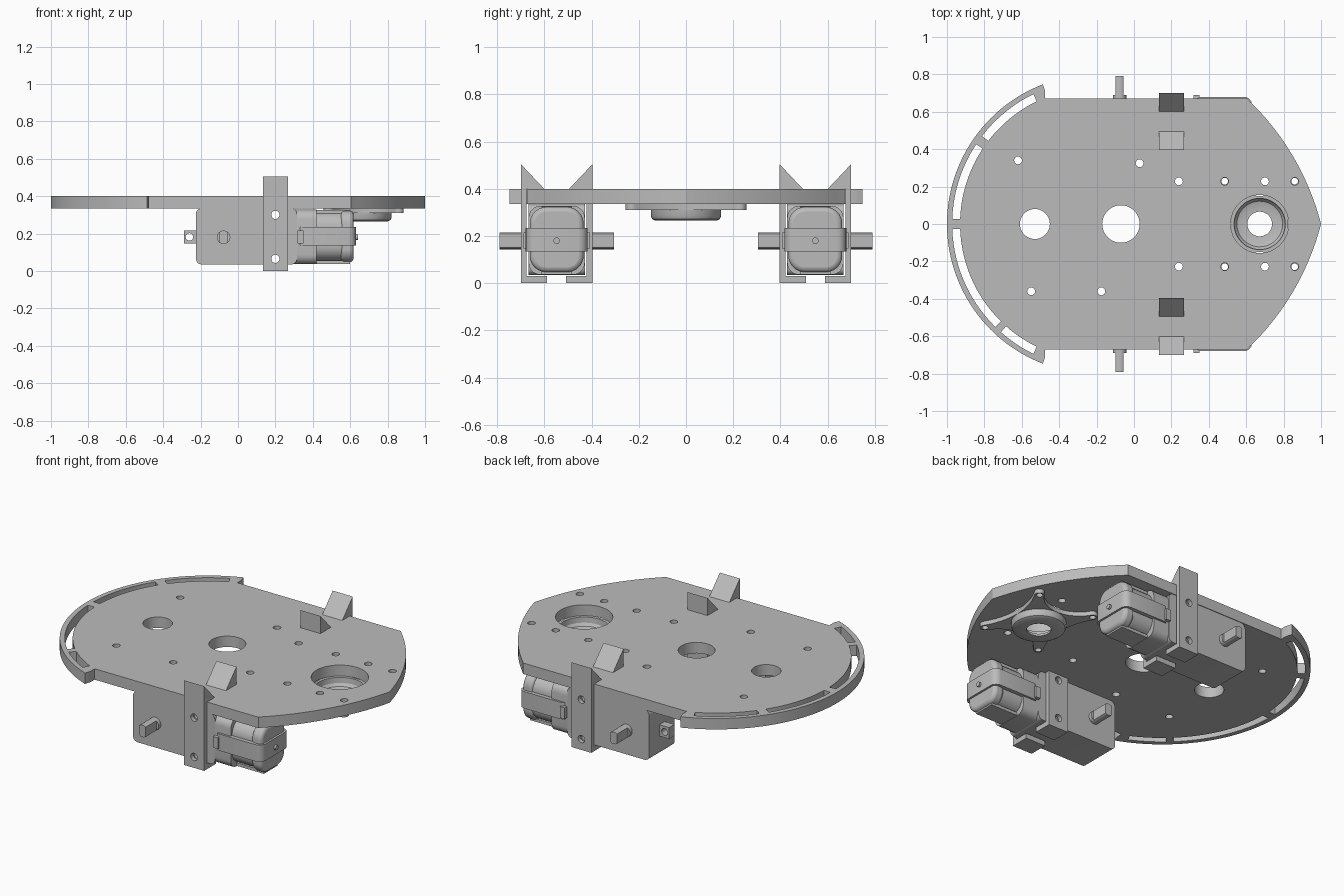
import bpy, bmesh
from math import sin, cos, pi, tau, atan2, radians
from mathutils import Vector

if "Cube" in bpy.data.objects:
    bpy.data.objects.remove(bpy.data.objects["Cube"])

grey = bpy.data.materials.new("plain grey")
grey.use_nodes = True
COLOUR = (0.5, 0.5, 0.5, 1)
grey.diffuse_color = COLOUR
grey.node_tree.nodes["Principled BSDF"].inputs["Base Color"].default_value = COLOUR


# ---- helpers ----
def finish(name, bm):
    bmesh.ops.recalc_face_normals(bm, faces=bm.faces)
    mesh = bpy.data.meshes.new(name)
    bm.to_mesh(mesh)
    bm.free()
    obj = bpy.data.objects.new(name, mesh)
    obj.data.materials.append(grey)
    bpy.context.collection.objects.link(obj)
    return obj


def add_prism(bm, points, axis, lo, hi):
    """Extrude a 2D outline along an axis between lo and hi."""
    def place(p, t):
        return {"x": (t, p[0], p[1]), "y": (p[0], t, p[1]), "z": (p[0], p[1], t)}[axis]
    a = [bm.verts.new(place(p, lo)) for p in points]
    b = [bm.verts.new(place(p, hi)) for p in points]
    bm.faces.new(a)
    bm.faces.new(b[::-1])
    for i in range(len(points)):
        j = (i + 1) % len(points)
        bm.faces.new((a[i], b[i], b[j], a[j]))


def prism(name, points, axis, lo, hi):
    bm = bmesh.new()
    add_prism(bm, points, axis, lo, hi)
    return finish(name, bm)


def ring(cx, cy, r, n=24, start=0, sweep=tau, closed=True):
    steps = n if closed else n - 1
    return [(cx + r * cos(start + sweep * i / steps),
             cy + r * sin(start + sweep * i / steps)) for i in range(n)]


def rounded(cx, cy, w, h, r, n=6):
    pts = []
    for k, (sx, sy) in enumerate([(1, 1), (-1, 1), (-1, -1), (1, -1)]):
        pts += ring(cx + sx * (w / 2 - r), cy + sy * (h / 2 - r), r, n,
                    k * pi / 2, pi / 2, False)
    return pts


def box2(x0, x1, y0, y1):
    return [(x0, y0), (x1, y0), (x1, y1), (x0, y1)]


def arc3(a, b, c, n):
    """Arc from a through b to c."""
    a, b, c = Vector(a), Vector(b), Vector(c)
    u, v = b - a, c - a
    d = 2 * u.cross(v)
    o = a + Vector((v.y * u.length_squared - u.y * v.length_squared,
                    u.x * v.length_squared - v.x * u.length_squared)) / d
    s = 1 if d > 0 else -1
    t0 = atan2(a.y - o.y, a.x - o.x)
    t1 = atan2(c.y - o.y, c.x - o.x)
    return ring(o.x, o.y, (a - o).length, n, t0, s * ((s * (t1 - t0)) % tau), False)


def cut(obj, shapes, axis, lo, hi):
    """Cut a list of separate 2D outlines through an object."""
    bm = bmesh.new()
    for s in shapes:
        add_prism(bm, s, axis, lo, hi)
    cutter = finish("cutter", bm)
    mod = obj.modifiers.new("holes", "BOOLEAN")
    mod.operation, mod.solver, mod.object = "DIFFERENCE", "EXACT", cutter
    dg = bpy.context.evaluated_depsgraph_get()
    mesh = bpy.data.meshes.new_from_object(obj.evaluated_get(dg))
    obj.modifiers.clear()
    obj.data = mesh
    bpy.data.objects.remove(cutter)


# ---- base plate ----
TOP, BOTTOM = 0.4, 0.335
CASTER_X = 0.672
half = arc3((1, 0), (0.86, 0.345), (0.62, 0.655), 24)
half += [(0.605, 0.672), (-0.475, 0.672), (-0.475, 0.71), (-0.483, 0.734)]
half += ring(-0.2, 0, 0.8, 32, radians(111), radians(69), False)
outline = half + [(x, -y) for x, y in half[-2:0:-1]]
plate = prism("base_plate", outline, "z", BOTTOM, TOP)

small_holes = [(-0.62, 0.34), (0.03, 0.325), (-0.55, -0.36), (-0.175, -0.36)]
small_holes += [(x, s * 0.228) for x in (0.24, 0.485, 0.7, 0.86) for s in (1, -1)]
holes = [ring(x, y, 0.021, 16) for x, y in small_holes]
holes += [ring(-0.53, 0, 0.08, 40), ring(-0.07, 0, 0.1, 40), ring(CASTER_X, 0, 0.155, 48)]
# curved slots along the rounded end, given by angle from the -x direction
for a, b in [(2, 33.5), (37.5, 64), (-45.5, -2), (-64, -48.5)]:
    start, sweep = radians(180 - a), radians(a - b)
    holes.append(ring(-0.2, 0, 0.772, 16, start, sweep, False)
                 + ring(-0.2, 0, 0.73, 16, start + sweep, -sweep, False))
cut(plate, holes, "z", 0.3, 0.5)

# ---- caster mount: four-armed flange and cup ----
tips = [Vector((sx * 0.187, sy * 0.229)) for sx, sy in [(1, 1), (-1, 1), (-1, -1), (1, -1)]]


def tip_point(k, turn):
    t = tips[k % 4]
    a = atan2(t.y, t.x) + turn
    return (t.x + 0.027 * cos(a), t.y + 0.027 * sin(a))


star = []
for k in range(4):
    star += arc3(tip_point(k, -pi / 2), tip_point(k, 0), tip_point(k, pi / 2), 9)
    m = (k + 1) * pi / 2
    star += arc3(tip_point(k, pi / 2), (0.15 * cos(m), 0.15 * sin(m)),
                 tip_point(k + 1, -pi / 2), 14)[1:-1]
flange = prism("caster_flange", [(x + CASTER_X, y) for x, y in star], "z", 0.31, BOTTOM)
cut(flange, [ring(CASTER_X, 0, 0.138, 48)]
    + [ring(CASTER_X + t.x, t.y, 0.018, 16) for t in tips], "z", 0.2, 0.5)

profile = [(0.137, 0.335), (0.149, 0.335), (0.149, 0.285), (0.143, 0.272), (0.13, 0.265),
           (0.066, 0.265), (0.066, 0.278), (0.1, 0.28), (0.122, 0.287), (0.134, 0.303)]
bm = bmesh.new()
loop = [bm.verts.new((r, 0, z)) for r, z in profile]
edges = [bm.edges.new((loop[i - 1], loop[i])) for i in range(len(loop))]
bmesh.ops.spin(bm, geom=loop + edges, axis=(0, 0, 1), cent=(0, 0, 0), angle=tau, steps=48)
bmesh.ops.remove_doubles(bm, verts=bm.verts, dist=1e-4)
cup = finish("caster_cup", bm)
cup.location.x = CASTER_X

# ---- gear motors and their brackets, one on each side ----
MID, AXLE_Z, AXLE_X = 0.548, 0.18, -0.077
screws = [ring(0.2, z, 0.022, 20) for z in (0.065, 0.3)]
for s, side in [(1, "left"), (-1, "right")]:
    c = s * MID

    def part(name, pts, axis, lo, hi):
        return prism(f"{side}_{name}", pts, axis, lo, hi)

    # gearbox, rear tab, axle
    gearbox = part("gearbox", rounded(0.045, 0.185, 0.54, 0.3, 0.03), "y", c - 0.12, c + 0.12)
    cut(gearbox, screws, "y", c - 0.3, c + 0.3)
    tab = part("rear_tab", box2(-0.29, -0.22, 0.148, 0.216), "y", c - 0.025, c + 0.025)
    cut(tab, [ring(-0.26, 0.182, 0.02, 20)], "y", c - 0.1, c + 0.1)
    part("axle_boss", ring(AXLE_X, AXLE_Z, 0.036), "y", c - 0.142, c + 0.142)
    flat = [(min(max(x, AXLE_X - 0.022), AXLE_X + 0.022), z)
            for x, z in ring(AXLE_X, AXLE_Z, 0.036, 40)]
    part("axle", flat, "y", c - 0.243, c + 0.243)

    # motor can, collar, end cap
    part("motor_collar", rounded(c, 0.182, 0.238, 0.292, 0.05), "x", 0.3, 0.42)
    part("motor_can", rounded(c, 0.185, 0.215, 0.262, 0.08, 10), "x", 0.4, 0.56)
    cap = part("motor_end_cap", rounded(c, 0.185, 0.228, 0.276, 0.07, 10), "x", 0.55, 0.618)
    bevel = cap.modifiers.new("round", "BEVEL")
    bevel.width, bevel.segments, bevel.limit_method = 0.02, 3, "ANGLE"
    for z, tag in [(0.05, "lower"), (0.32, "upper")]:
        part(f"{tag}_rib", box2(c - 0.065, c + 0.065, z - 0.012, z + 0.006), "x", 0.41, 0.6)
    part("motor_nub", ring(c, AXLE_Z, 0.014, 16), "x", 0.6, 0.642)

    # strap around the motor with a latch on each flank
    outer = rounded(0.475, c, 0.31, 0.262, 0.04)
    strap = part("strap", outer, "z", 0.135, 0.235)
    cut(strap, [box2(0.2, 0.42, c - 0.112, c + 0.112)], "z", 0, 0.5)
    for d in (1, -1):
        part("latch", box2(0.318, 0.35, 0.148, 0.215), "y",
             *sorted((c + d * 0.11, c + d * 0.141)))

        # hooked bracket: foot, upright and wedge-shaped clip
        shape = [(0.152, 0), (0.04, 0), (0.04, 0.03), (0.127, 0.03),
                 (0.127, TOP), (0.053, TOP), (0.152, 0.505)]
        which = "outer" if d == s else "inner"
        bracket = part(f"{which}_bracket", [(c + d * y, z) for y, z in shape],
                       "x", 0.135, 0.267)
        cut(bracket, screws, "y", c - 0.3, c + 0.3)

# ---- smooth the curved walls, keep edges sharp ----
bpy.ops.object.select_all(action="DESELECT")
for obj in bpy.context.scene.objects:
    if obj.type == "MESH":
        obj.select_set(True)
        bpy.context.view_layer.objects.active = obj
bpy.ops.object.shade_smooth_by_angle(angle=radians(30))
